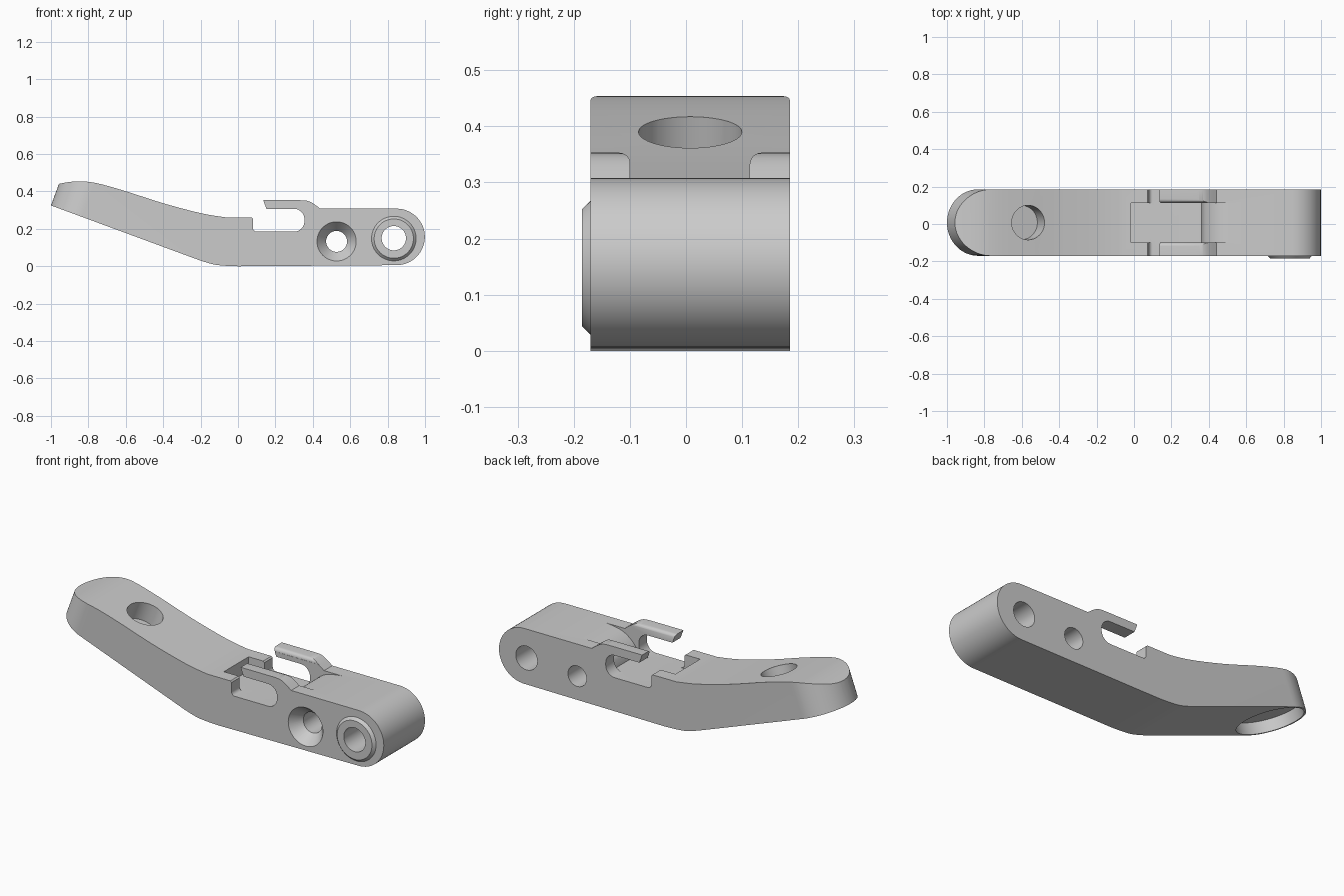
import bpy, bmesh
from math import sin, cos, radians, pi
from mathutils import Vector, Matrix

if "Cube" in bpy.data.objects:
    bpy.data.objects.remove(bpy.data.objects["Cube"])

Y0, Y1 = -0.17, 0.185
YC, HALF = (Y0 + Y1) / 2, (Y1 - Y0) / 2
TILT = radians(20.2)
N = Vector((sin(TILT), 0, cos(TILT)))       # normal of the sloped handle
U = Vector((cos(TILT), 0, -sin(TILT)))      # along the sloped handle


def arc(cx, cy, r, a0, a1, n):
    return [(cx + r * cos(radians(a0 + (a1 - a0) * i / n)),
             cy + r * sin(radians(a0 + (a1 - a0) * i / n))) for i in range(n + 1)]


def spline(p, n=5):
    out = []
    q = [p[0]] + p + [p[-1]]
    for i in range(1, len(q) - 2):
        a, b, c, d = (Vector(v) for v in q[i - 1:i + 3])
        for k in range(n):
            t = k / n
            v = 0.5 * (2 * b + (c - a) * t + (2 * a - 5 * b + 4 * c - d) * t * t
                       + (3 * b - a - 3 * c + d) * t ** 3)
            out.append((v.x, v.y))
    return out + [p[-1]]


def finish(name, bm):
    bmesh.ops.recalc_face_normals(bm, faces=bm.faces)
    me = bpy.data.meshes.new(name)
    bm.to_mesh(me)
    bm.free()
    ob = bpy.data.objects.new(name, me)
    bpy.context.collection.objects.link(ob)
    return ob


def prism(name, pts, to3d, offset):
    bm = bmesh.new()
    f = bm.faces.new([bm.verts.new(to3d(*p)) for p in pts])
    r = bmesh.ops.extrude_face_region(bm, geom=[f])
    bmesh.ops.translate(bm, vec=offset, verts=[v for v in r['geom'] if isinstance(v, bmesh.types.BMVert)])
    return finish(name, bm)


def rod(name, p0, p1, r0, r1):
    p0, p1 = Vector(p0), Vector(p1)
    bm = bmesh.new()
    m = Matrix.Translation((p0 + p1) / 2) @ (p1 - p0).to_track_quat('Z', 'Y').to_matrix().to_4x4()
    bmesh.ops.create_cone(bm, cap_ends=True, segments=64, radius1=r0, radius2=r1,
                          depth=(p1 - p0).length, matrix=m)
    return finish(name, bm)


def combine(target, other, op):
    mod = target.modifiers.new(op, 'BOOLEAN')
    mod.operation, mod.solver, mod.object = op, 'EXACT', other
    bpy.context.view_layer.objects.active = target
    bpy.ops.object.modifier_apply(modifier=mod.name)
    bpy.data.objects.remove(other)


# side profile of the lever with its hook
profile = spline([(-0.2, 0.03), (-0.13, 0.01), (-0.07, 0.003), (0, 0)])
profile += arc(0.848, 0.157, 0.151, -90, 90, 32)
profile += spline([(0.44, 0.308), (0.40, 0.337), (0.37, 0.35), (0.335, 0.353)])
profile += [(0.135, 0.353), (0.152, 0.307)]
profile += arc(0.30, 0.252, 0.055, 90, 0, 8) + arc(0.30, 0.24, 0.055, 0, -90, 8)
profile += arc(0.10, 0.205, 0.02, -90, -180, 5) + [(0.08, 0.255), (0.073, 0.262)]
profile += spline([(-0.07, 0.262), (-0.2, 0.284), (-0.4, 0.337), (-0.6, 0.401), (-0.75, 0.443),
                   (-0.85, 0.454), (-0.955, 0.441), (-1.1, 0.40)])
profile += [(-1.1, 0.362)]
lever = prism("clamp_lever", profile, lambda x, z: (x, -0.4, z), (0, 0.8, 0))

# rounded plan outline, square to the sloped handle
tip = Vector((-1, YC, 0.325)) + U * HALF
plan = arc(0, 0, HALF, 90, 270, 40) + [(3, -HALF), (3, HALF)]
outline = prism("plan_outline", plan,
                lambda u, v: tip + U * u + Vector((0, v, 0)) - N * 2, N * 4)
combine(lever, outline, 'INTERSECT')

# channel between the hook arms, with a ramp blending into the top
channel = [(-0.015, 0.185), (0.362, 0.185)]
channel += spline([(0.365, 0.2), (0.38, 0.235), (0.42, 0.272), (0.47, 0.296), (0.55, 0.3085)])
channel += [(0.55, 0.5), (-0.015, 0.5)]
combine(lever, prism("channel", channel, lambda x, z: (x, -0.1, z), (0, 0.213, 0)), 'DIFFERENCE')

# rounded inner edges on the arms
half = arc(0.1265, 0.333, 0.02, 180, 90, 6) + [(0.1265, 0.37)]
edges = [(YC + v, z) for v, z in half] + [(YC - v, z) for v, z in reversed(half)]
combine(lever, prism("arm_edges", edges, lambda y, z: (0.05, y, z), (0.41, 0, 0)), 'DIFFERENCE')

# raised pivot collar
combine(lever, rod("collar", (0.833, Y0 + 0.03, 0.148), (0.833, Y0, 0.148), 0.119, 0.119), 'UNION')
combine(lever, rod("collar_lip", (0.833, Y0 + 0.005, 0.148), (0.833, -0.185, 0.148), 0.124, 0.105), 'UNION')

# pivot hole, countersunk screw hole, handle hole and underside pad recess
bottom = Vector((tip.x, YC, tip.z))
hole = Vector((-0.565, YC, 0.392))
for c in (
    rod("pivot_hole", (0.833, -0.4, 0.15), (0.833, 0.4, 0.15), 0.065, 0.065),
    rod("screw_hole", (0.527, -0.4, 0.133), (0.527, 0.4, 0.133), 0.056, 0.056),
    rod("countersink", (0.527, Y0 - 0.02, 0.133), (0.527, Y0 + 0.06, 0.133), 0.121, 0.056),
    rod("handle_hole", hole - N * 0.11, hole + N * 0.2, 0.092, 0.092),
    rod("pad_recess", bottom - N * 0.1, bottom + N * 0.06, 0.167, 0.167),
):
    combine(lever, c, 'DIFFERENCE')

lever.select_set(True)
bpy.context.view_layer.objects.active = lever
bpy.ops.object.shade_smooth_by_angle(angle=radians(30))
